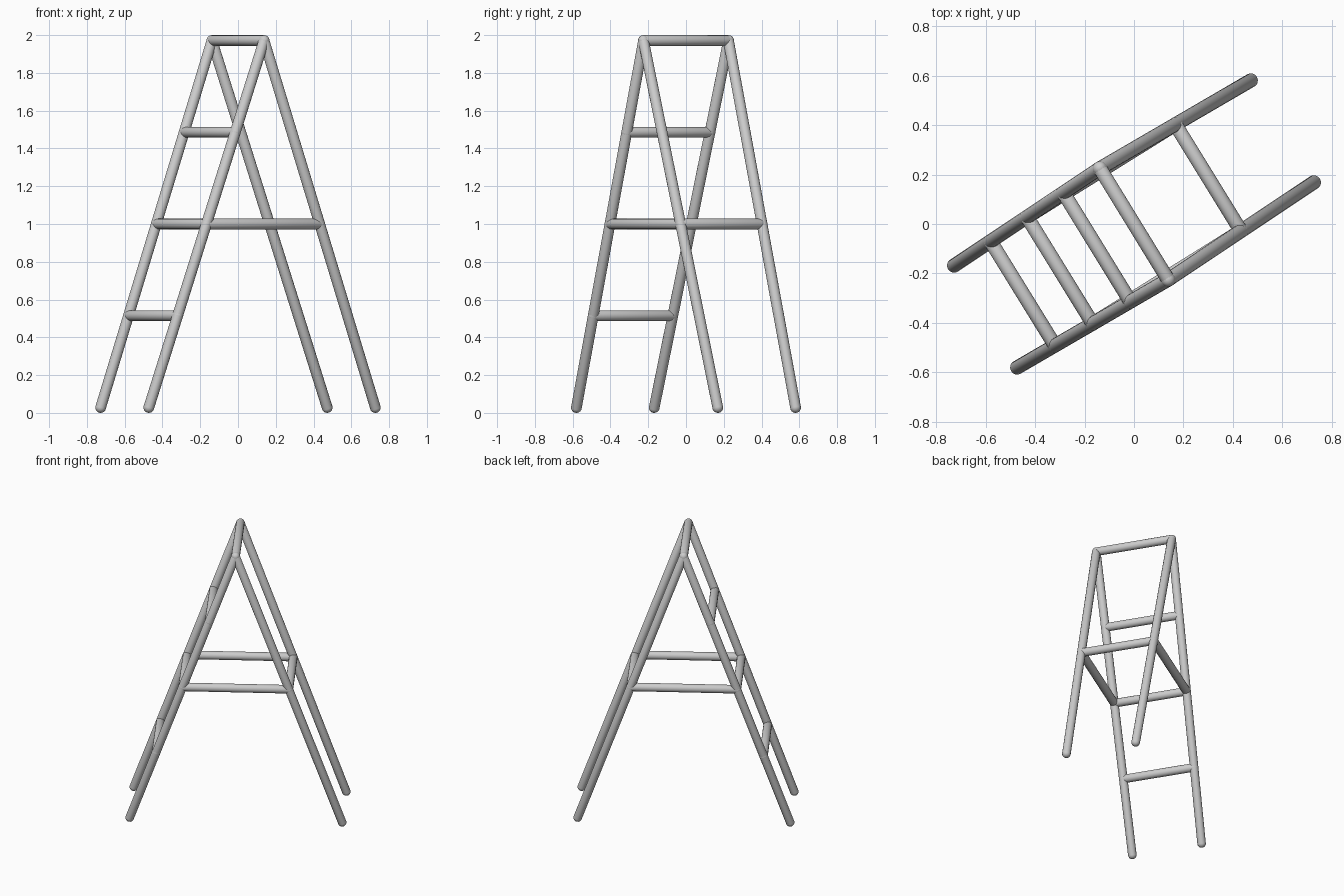
import bpy, bmesh
from mathutils import Vector

if "Cube" in bpy.data.objects:
    bpy.data.objects.remove(bpy.data.objects["Cube"])

R = 0.029      # tube radius
LOW, HIGH = R, 2.0 - R


def tube(name, a, b):
    """Round-ended tube from a to b: a sphere with its halves pulled apart."""
    axis = b - a
    bm = bmesh.new()
    bmesh.ops.create_uvsphere(bm, u_segments=16, v_segments=9, radius=R)
    for v in bm.verts:
        if v.co.z > 0:
            v.co.z += axis.length
    bm.transform(axis.to_track_quat('Z', 'Y').to_matrix().to_4x4())
    bmesh.ops.translate(bm, verts=bm.verts, vec=a)
    for f in bm.faces:
        f.smooth = True
    mesh = bpy.data.meshes.new(name)
    bm.to_mesh(mesh)
    bm.free()
    obj = bpy.data.objects.new(name, mesh)
    bpy.context.collection.objects.link(obj)


def half_turn(p):
    return Vector((-p.x, -p.y, p.z))


# Leg end points; the rear frame is the front frame turned by 180 degrees
top_a = Vector((-0.138, 0.225, HIGH))
top_b = half_turn(top_a)
foot_a = Vector((-0.727, -0.168, LOW))
foot_b = Vector((-0.472, -0.58, LOW))
front = {"left": (foot_a, top_a), "right": (foot_b, top_b)}
rear = {"left": (half_turn(foot_b), top_a), "right": (half_turn(foot_a), top_b)}

# Legs
for side in ("left", "right"):
    tube(f"front_leg_{side}", *front[side])
    tube(f"rear_leg_{side}", *rear[side])


def on_leg(leg, t):
    return leg[0].lerp(leg[1], t)


# Steps and top bar
for i, t in enumerate((0.25, 0.5, 0.75)):
    tube(f"step_{i + 1}", on_leg(front["left"], t), on_leg(front["right"], t))
tube("top_bar", top_a, top_b)

# Rear crossbar and side spreaders at mid height
tube("rear_crossbar", on_leg(rear["left"], 0.5), on_leg(rear["right"], 0.5))
for side in ("left", "right"):
    tube(f"spreader_{side}", on_leg(front[side], 0.5), on_leg(rear[side], 0.5))
